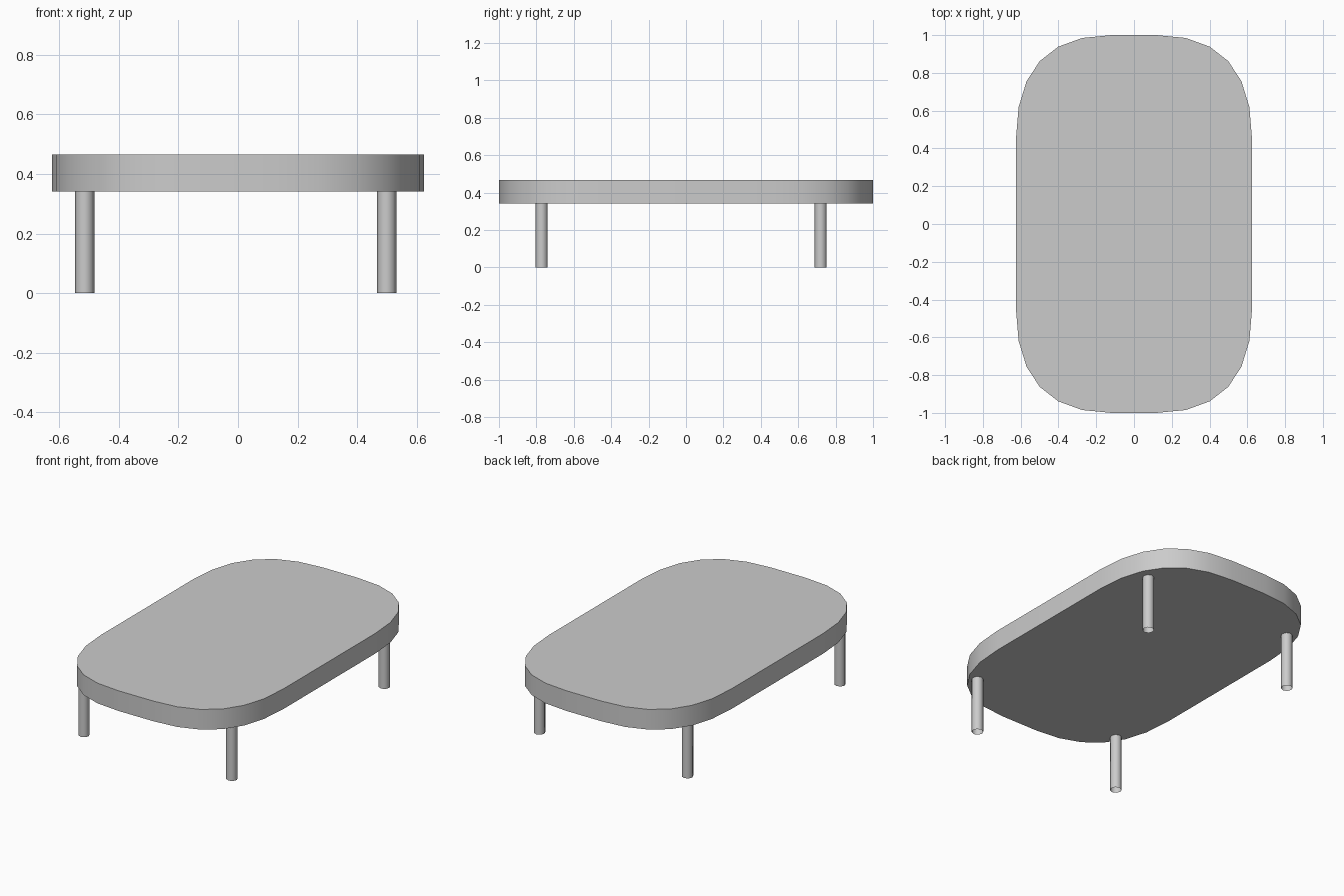
import bpy, bmesh, math

if "Cube" in bpy.data.objects:
    bpy.data.objects.remove(bpy.data.objects["Cube"])

Z_LOW, Z_TOP = 0.341, 0.466   # slab underside and top


def corner(steps=6):
    """Rounded corner: quadratic curve from the long side to the short side."""
    pts = []
    for i in range(steps + 1):
        t = i / steps
        pts.append((0.625 - 0.505 * t * t, 1.0 - 0.55 * (1 - t) ** 2))
    return pts


def smooth(obj, degrees):
    bpy.ops.object.select_all(action='DESELECT')
    obj.select_set(True)
    bpy.context.view_layer.objects.active = obj
    bpy.ops.object.shade_smooth_by_angle(angle=math.radians(degrees))


# Table top: one corner mirrored to four, then extruded
q = corner()
outline = (q
           + [(-x, y) for x, y in reversed(q)]
           + [(-x, -y) for x, y in q]
           + [(x, -y) for x, y in reversed(q)])
bm = bmesh.new()
face = bm.faces.new([bm.verts.new((x, y, Z_LOW)) for x, y in outline])
ext = bmesh.ops.extrude_face_region(bm, geom=[face], use_keep_orig=True)
for v in ext["geom"]:
    if isinstance(v, bmesh.types.BMVert):
        v.co.z = Z_TOP
bmesh.ops.recalc_face_normals(bm, faces=bm.faces[:])
mesh = bpy.data.meshes.new("table_top")
bm.to_mesh(mesh)
bm.free()
top = bpy.data.objects.new("table_top", mesh)
bpy.context.collection.objects.link(top)
smooth(top, 30)

# Four eight-sided tube legs, open at the ends
for y_name, y in (("front", -0.772), ("back", 0.72)):
    for x_name, x in (("left", -0.515), ("right", 0.499)):
        bpy.ops.mesh.primitive_cylinder_add(
            vertices=8, radius=0.0325, depth=Z_LOW, end_fill_type='NOTHING',
            location=(x, y, Z_LOW / 2))
        leg = bpy.context.object
        leg.name = f"{y_name}_{x_name}_leg"
        smooth(leg, 60)
